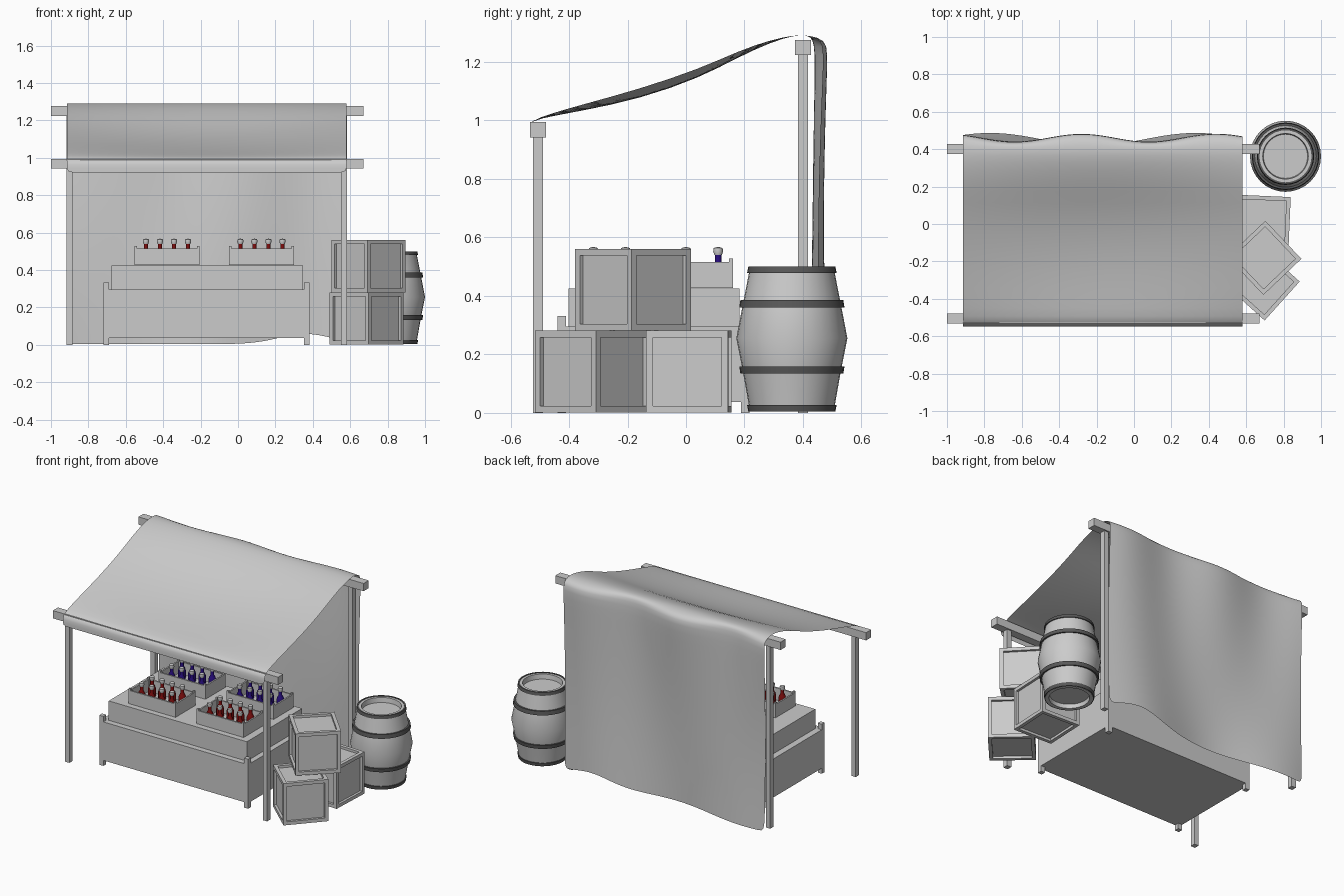
import bpy, bmesh, math
from mathutils import Vector, Matrix

cube = bpy.data.objects.get("Cube")
if cube:
    bpy.data.objects.remove(cube, do_unlink=True)


def material(name, r, g, b):
    m = bpy.data.materials.new(name)
    m.use_nodes = True
    m.diffuse_color = (r, g, b, 1)
    m.node_tree.nodes["Principled BSDF"].inputs["Base Color"].default_value = (r, g, b, 1)
    return m


GREY = material("light grey", 0.6, 0.6, 0.6)
IRON = material("dark iron", 0.1, 0.1, 0.1)
RED = material("red glass", 0.2, 0.004, 0.004)
BLUE = material("blue glass", 0.02, 0.004, 0.2)


def add_object(name, mesh, mat=None, loc=(0, 0, 0), turn=0):
    ob = bpy.data.objects.new(name, mesh)
    bpy.context.collection.objects.link(ob)
    ob.location = loc
    ob.rotation_euler.z = math.radians(turn)
    if mat and not mesh.materials:
        mesh.materials.append(mat)
    return ob


def to_mesh(name, bm):
    bmesh.ops.recalc_face_normals(bm, faces=bm.faces)
    mesh = bpy.data.meshes.new(name)
    bm.to_mesh(mesh)
    bm.free()
    return mesh


def box(name, x, y, z, mat=GREY):
    """Box from (min, max) pairs."""
    bm = bmesh.new()
    bmesh.ops.create_cube(bm, size=1)
    for v in bm.verts:
        v.co = [lo + (c + 0.5) * (hi - lo) for c, (lo, hi) in zip(v.co, (x, y, z))]
    return add_object(name, to_mesh(name, bm), mat)


def lathe(name, profile, steps):
    """Mesh turned about z from (radius, height) points."""
    bm = bmesh.new()
    vs = [bm.verts.new((r, 0, z)) for r, z in profile]
    es = [bm.edges.new(p) for p in zip(vs, vs[1:])]
    bmesh.ops.spin(bm, geom=vs + es, cent=(0, 0, 0), axis=(0, 0, 1),
                   angle=math.tau, steps=steps)
    bmesh.ops.remove_doubles(bm, verts=bm.verts, dist=0.0002)
    return to_mesh(name, bm)


def smooth(objects, angle=35):
    bpy.ops.object.select_all(action='DESELECT')
    for ob in objects:
        ob.select_set(True)
    bpy.context.view_layer.objects.active = objects[0]
    bpy.ops.object.shade_smooth_by_angle(angle=math.radians(angle))


# Frame: two cross beams on four poles
for label, y, z in (("front", -0.506, 0.968), ("back", 0.4, 1.25)):
    box(label + "_beam", (-1, 0.67), (y - 0.027, y + 0.027), (z - 0.026, z + 0.026))
    for side, x in (("right", -0.9), ("left", 0.566)):
        box(f"{label}_pole_{side}", (x - 0.016, x + 0.016), (y - 0.017, y + 0.017), (0, z))

# Cloth: sagging roof that rolls over the back beam into a wavy rear wall
ROOF = [(-0.549, 0.922), (-0.549, 0.965), (-0.538, 0.998), (-0.45, 1.027), (-0.36, 1.053),
        (-0.16, 1.107), (0.05, 1.178), (0.18, 1.238), (0.29, 1.276), (0.37, 1.292), (0.42, 1.292)]
WALL_ROWS, COLS = 10, 36


def cloth_column(x, u):
    sag = 0.035 * math.sin(math.pi * u)
    pts = []
    for y, z in ROOF:
        span = min(max((y + 0.538) / 0.9, 0), 1)
        pts.append((x, y, z - sag * math.sin(math.pi * span)))
    top = 0.463 - 0.022 * math.cos(math.tau * (x - 0.08) / 0.72)
    low = 0.453 + 0.034 * math.cos(math.tau * (x + 0.77) / 1.1)
    hem = 0.004 + 0.055 * math.exp(-((x - 0.36) / 0.2) ** 2)
    pts.append((x, top - 0.008, 1.276))
    for i in range(WALL_ROWS + 1):
        t = i / WALL_ROWS
        pts.append((x, top + (low - top) * t - 0.012 * math.sin(math.pi * t),
                    1.235 + (hem - 1.235) * t))
    return pts


bm = bmesh.new()
cols = []
for i in range(COLS + 1):
    u = i / COLS
    cols.append([bm.verts.new(p) for p in cloth_column(-0.915 + 1.495 * u, u)])
for a, b in zip(cols, cols[1:]):
    for j in range(len(a) - 1):
        bm.faces.new((a[j], b[j], b[j + 1], a[j + 1]))
cloth = add_object("cloth_canopy", to_mesh("cloth_canopy", bm), GREY)
cloth.modifiers.new("soften", 'SUBSURF').levels = 1
cloth.modifiers["soften"].render_levels = 1
for p in cloth.data.polygons:
    p.use_smooth = True

# Counter: panelled base with corner posts and a raised top
box("counter_base", (-0.72, 0.383), (-0.44, 0.218), (0.037, 0.295))
box("counter_top", (-0.677, 0.347), (-0.402, 0.183), (0.29, 0.425))
for x in (-0.72, 0.353):
    for y in (-0.44, 0.188):
        box("counter_post", (x, x + 0.03), (y, y + 0.03), (0, 0.332))

# Bottle, shared by both colours
GLASS = [(0, 0.006), (0.024, 0.006), (0.024, 0.055), (0.019, 0.07), (0.011, 0.085),
         (0.011, 0.112), (0, 0.112)]
CORK = [(0, 0.11), (0.013, 0.11), (0.017, 0.122), (0.015, 0.134), (0, 0.138)]
cork = lathe("cork", CORK, 12)
bottles = {mat: lathe("bottle", GLASS, 12) for mat in (RED, BLUE)}
smoothed = []


def tray(x, y, mat):
    """Open tray with corner posts, holding two rows of four bottles."""
    hx, hy, t = 0.174, 0.105, 0.01
    z = 0.427
    box("tray_floor", (x - hx, x + hx), (y - hy, y + hy), (z, z + 0.008))
    for s in (-1, 1):
        box("tray_long_side", (x - hx, x + hx),
            sorted((y + s * hy, y + s * (hy - t))), (z, 0.516))
        box("tray_end", sorted((x + s * hx, x + s * (hx - t))),
            (y - hy, y + hy), (z, 0.516))
        for q in (-1, 1):
            box("tray_post", sorted((x + s * hx, x + s * (hx - 0.013))),
                sorted((y + q * hy, y + q * (hy - 0.013))), (z, 0.528))
    for i in range(4):
        for s in (-1, 1):
            loc = (x + (i - 1.5) * 0.075, y + s * 0.055, z + 0.003)
            smoothed.append(add_object("bottle", bottles[mat], mat, loc))
            smoothed.append(add_object("bottle_cork", cork, GREY, loc))


for x in (-0.38, 0.125):
    tray(x, -0.262, RED)
    tray(x, 0.055, BLUE)

# Crates: cubes with a recessed panel on every side
bm = bmesh.new()
bmesh.ops.create_cube(bm, size=0.28)
bmesh.ops.inset_individual(bm, faces=bm.faces[:], thickness=0.032)
panels = [f for f in bm.faces if f.calc_area() > 0.04]
for f in panels:
    n = f.normal.copy()
    new = bmesh.ops.extrude_discrete_faces(bm, faces=[f])["faces"]
    bmesh.ops.translate(bm, vec=n * -0.016, verts=new[0].verts[:])
crate = to_mesh("crate", bm)
for name, loc, turn in (("crate_front", (0.688, -0.318, 0.141), 48),
                        ("crate_back", (0.692, 0.01, 0.141), -2.5),
                        ("crate_upper", (0.697, -0.181, 0.421), 43.5)):
    add_object(name, crate, GREY, loc, turn)

# Barrel: bulging staves, recessed ends and four iron hoops
CENTRE = (0.81, 0.362, 0)
STAVES = [(0, 0.03), (0.118, 0.03), (0.122, 0.004), (0.143, 0.004), (0.168, 0.145),
          (0.19, 0.255), (0.168, 0.37), (0.143, 0.497), (0.122, 0.497), (0.118, 0.465), (0, 0.465)]
smoothed.append(add_object("barrel", lathe("barrel", STAVES, 32), GREY, CENTRE))
for lo, hi, r0, r1 in ((0.005, 0.027, 0.149, 0.153), (0.134, 0.159, 0.176, 0.18),
                       (0.36, 0.386, 0.18, 0.176), (0.479, 0.5, 0.153, 0.149)):
    ring = [(r0 - 0.022, lo), (r0, lo), (r1, hi), (r1 - 0.022, hi), (r0 - 0.022, lo)]
    # The end hoops stop just outside the rim
    if lo < 0.1 or lo > 0.4:
        ring = [(max(r, 0.139), z) for r, z in ring]
    smoothed.append(add_object("barrel_hoop", lathe("barrel_hoop", ring, 32), IRON, CENTRE))
smooth(smoothed)
